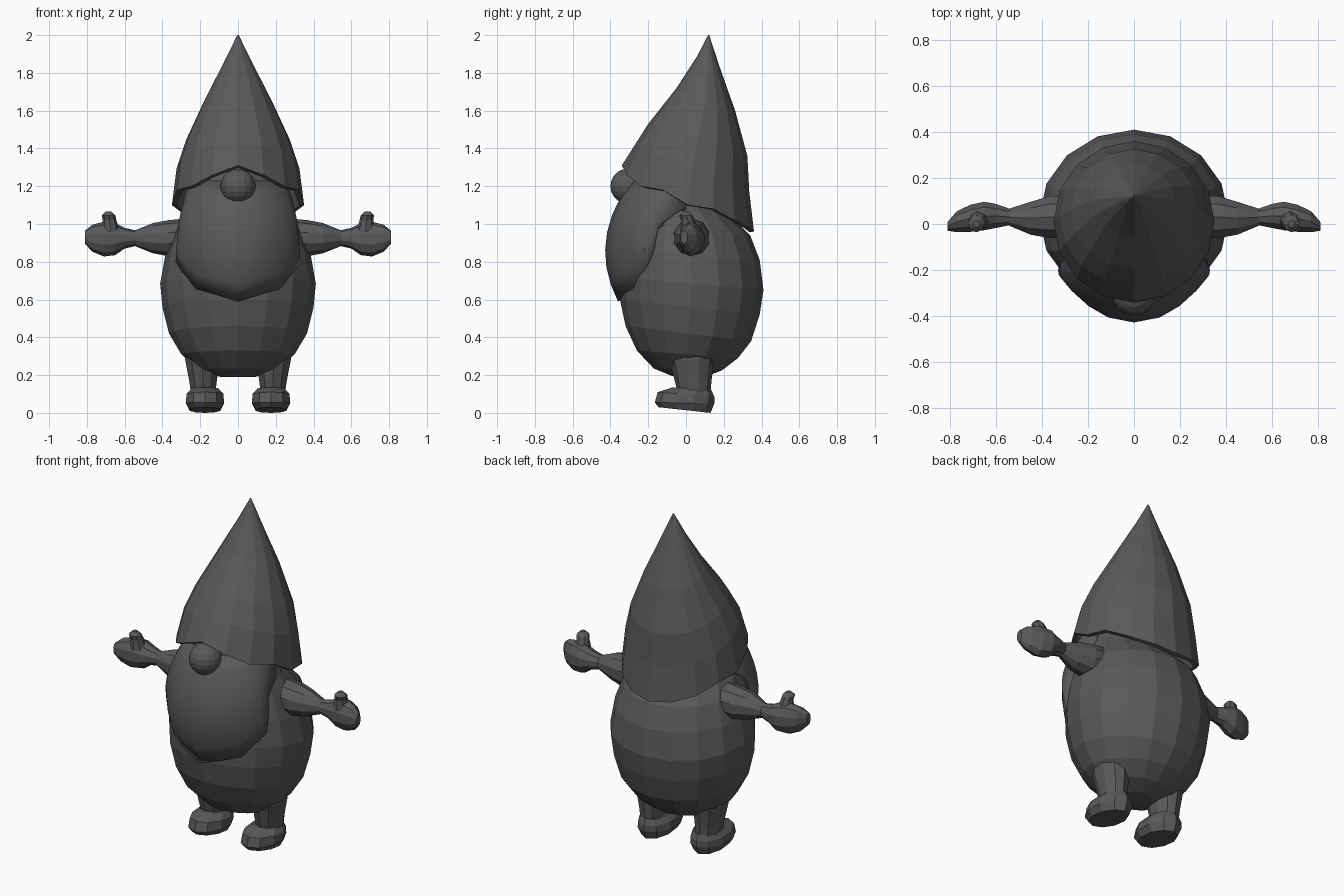
import bpy, bmesh
from math import sin, cos, pi, radians
from mathutils import Vector

default = bpy.data.objects.get("Cube")
if default:
    bpy.data.objects.remove(default, do_unlink=True)

GREY = (0.1, 0.1, 0.1, 1)
stone = bpy.data.materials.new("dark grey")
stone.use_nodes = True
stone.diffuse_color = GREY
stone.node_tree.nodes["Principled BSDF"].inputs["Base Color"].default_value = GREY


def finish(name, bm):
    mesh = bpy.data.meshes.new(name)
    bm.to_mesh(mesh)
    bm.free()
    mesh.materials.append(stone)
    obj = bpy.data.objects.new(name, mesh)
    bpy.context.scene.collection.objects.link(obj)
    return obj


def loft(name, rings, closed=True, caps=(True, True)):
    """Skin a list of point rings; each ring has the same count."""
    bm = bmesh.new()
    rows = [[bm.verts.new(p) for p in ring] for ring in rings]
    n = len(rows[0])
    for low, high in zip(rows, rows[1:]):
        for i in range(n if closed else n - 1):
            j = (i + 1) % n
            bm.faces.new((low[i], low[j], high[j], high[i]))
    if caps[0]:
        bm.faces.new(rows[0][::-1])
    if caps[1]:
        bm.faces.new(rows[-1])
    if all(caps):
        bmesh.ops.recalc_face_normals(bm, faces=bm.faces)
    return finish(name, bm)


def level(y_front, z_front, y_back, z_back, width, x=0, sides=16):
    """Tilted ellipse, counter-clockwise from the front."""
    ring = []
    for i in range(sides):
        a = 2 * pi * i / sides
        t = (1 - cos(a)) / 2
        ring.append(Vector((x + width * sin(a), y_front + (y_back - y_front) * t,
                            z_front + (z_back - z_front) * t)))
    return ring


def thicken(obj, amount):
    mod = obj.modifiers.new("thickness", 'SOLIDIFY')
    mod.thickness = amount
    mod.offset = -1


# Egg-shaped body with the head hidden under the hat
loft("body", [level(*r) for r in [
    (-.06, .19, .10, .19, .09),
    (-.17, .235, .19, .225, .21),
    (-.26, .33, .275, .29, .30),
    (-.32, .46, .345, .38, .365),
    (-.35, .60, .39, .52, .40),
    (-.35, .72, .41, .65, .412),
    (-.34, .86, .39, .81, .385),
    (-.31, .98, .34, .94, .34),
    (-.28, 1.10, .23, 1.05, .285),
    (-.25, 1.22, .17, 1.12, .24),
    (-.15, 1.36, .15, 1.30, .15),
]])

# Pointed hat with a wavy brim, high at the front and low at the back
brim = level(-.34, 1.31, .36, .96, .35)
brim_heights = [1.31, 1.26, 1.2, 1.18, 1.1, 1.08, 1.02, .98, .96]
for i, point in enumerate(brim):
    point.z = brim_heights[min(i, 16 - i)]
hat = loft("hat", [brim] + [level(*r) for r in [
    (-.27, 1.42, .335, 1.17, .325),
    (-.20, 1.53, .325, 1.36, .275),
    (-.05, 1.72, .26, 1.60, .175),
    (.06, 1.89, .175, 1.84, .07),
    (.117, 2.0, .123, 2.0, .004),
]], caps=(False, True))
thicken(hat, .025)

# Beard: columns bulge from under the hat down to a scalloped edge
half_edge = [(0, -.36, .59), (.13, -.335, .63), (.22, -.285, .655), (.28, -.24, .72),
             (.33, -.2, .8), (.32, -.165, .88), (.3, -.15, .97), (.285, 0, 1.08)]
edge = [(-x, y, z) for x, y, z in half_edge[:0:-1]] + half_edge
last = len(half_edge) - 1
rows = []
for step in range(8):
    t = step / 7
    row = []
    for i, point in enumerate(edge):
        a = radians(90) * (i - last) / last
        top = Vector((.26 * sin(a), -.02 - .27 * cos(a), 1.23))
        p = Vector(point).lerp(top, t)
        out = 4 * t * (1 - t) * .1 * cos(a) ** .8 if abs(i - last) < last else 0
        p += Vector((sin(a) * .6, -cos(a), 0)) * out
        row.append(p)
    rows.append(row)
beard = loft("beard", rows, closed=False, caps=(False, False))
thicken(beard, .045)

# Round nose
bm = bmesh.new()
bmesh.ops.create_uvsphere(bm, u_segments=16, v_segments=10, radius=.093)
bmesh.ops.translate(bm, verts=bm.verts, vec=(0, -.307, 1.2))
finish("nose", bm)


def across(s, x, y, z, ry, rz, sides=10):
    """Upright ellipse for a part running sideways."""
    angles = [2 * pi * i / sides for i in range(sides)]
    return [(s * x, y + ry * sin(a), z + rz * cos(a)) for a in angles]


for side, s in (("left", 1), ("right", -1)):
    # Tapering sleeve
    loft(side + "_arm", [across(s, *r) for r in [
        (.27, .03, .93, .10, .10),
        (.37, .03, .925, .095, .095),
        (.45, .025, .925, .075, .08),
        (.55, .03, .925, .036, .04),
    ]])
    # Mitten hand with a raised thumb
    loft(side + "_hand", [across(s, *r) for r in [
        (.535, .03, .925, .036, .04),
        (.60, .035, .925, .055, .055),
        (.65, .035, .92, .065, .085),
        (.71, .025, .92, .062, .092),
        (.77, .01, .925, .048, .072),
        (.81, -.01, .93, .02, .035),
    ]])
    loft(side + "_thumb", [level(y - r, z, y + r, z, r, s * x, 8) for x, y, z, r in [
        (.675, .02, .96, .05),
        (.68, .01, 1.02, .036),
        (.685, 0, 1.045, .036),
        (.685, 0, 1.065, .015),
    ]])
    # Short leg
    loft(side + "_leg", [level(*r, s * x, 10) for x, *r in [
        (.185, -.045, .11, .13, .11, .068),
        (.185, -.06, .17, .135, .17, .077),
        (.19, -.085, .28, .15, .29, .095),
        (.19, -.07, .36, .13, .36, .08),
    ]])
    # Boot with a lifted toe
    loft(side + "_boot", [level(*r, s * .175, 10) for r in [
        (-.145, .03, .13, 0, .085),
        (-.165, .055, .15, .05, .107),
        (-.15, .11, .15, .085, .102),
        (-.07, .135, .135, .12, .075),
    ]])

# Soft shading on the beard only; every other part stays faceted
bpy.ops.object.select_all(action='DESELECT')
bpy.context.view_layer.objects.active = beard
beard.select_set(True)
bpy.ops.object.shade_smooth_by_angle(angle=radians(35))
